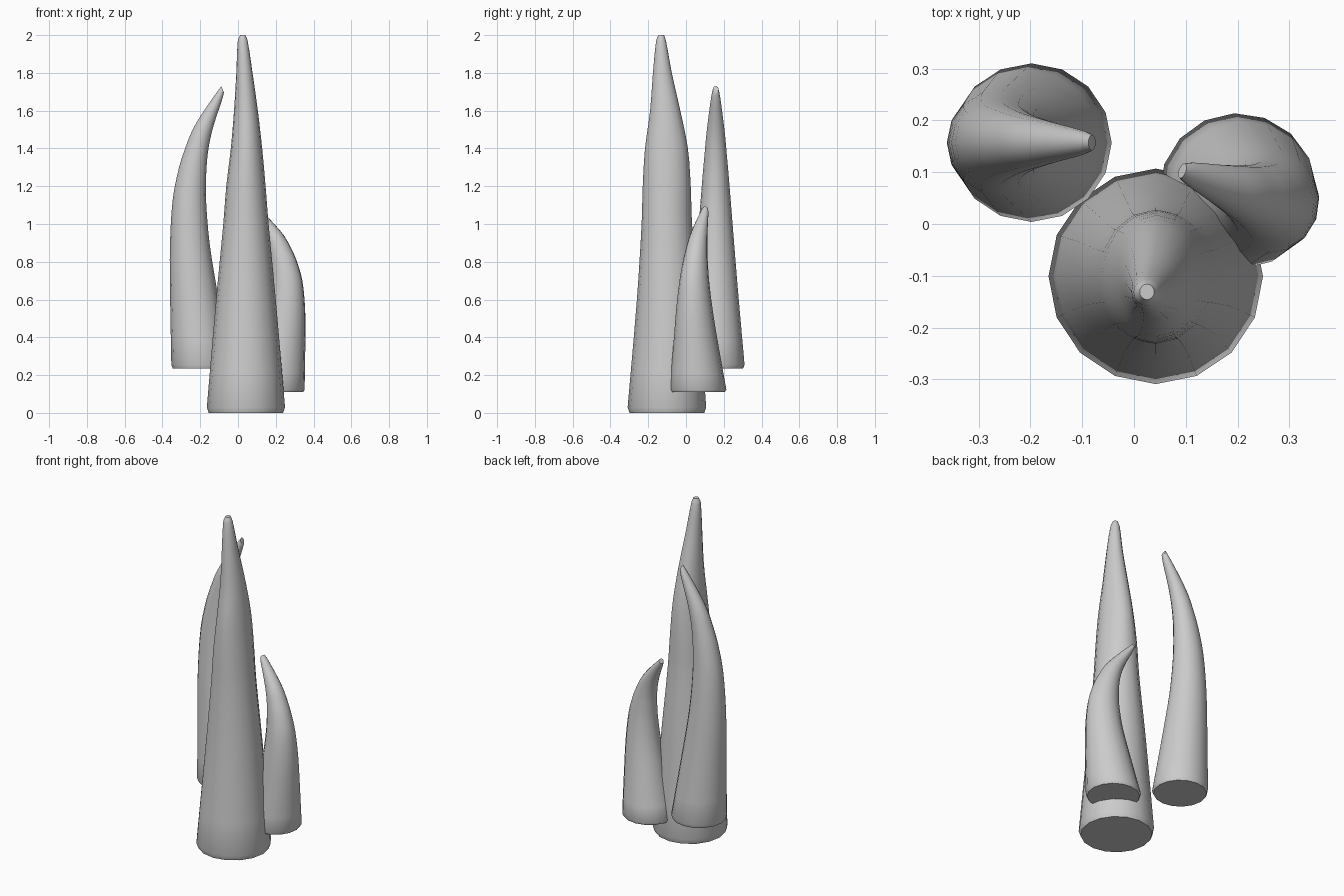
import bpy, bmesh, math
from mathutils import Vector

if "Cube" in bpy.data.objects:
    bpy.data.objects.remove(bpy.data.objects["Cube"])

SIDES, STEPS = 16, 3

# Each ring: outer edge (s, z), inner edge (s, z), half width, sideways drift
# s runs along the direction in which the horn bends.
HOOKED = [
    (-.153, .02, .157, .02, .153, 0), (-.16, .42, .09, .41, .118, 0),
    (-.16, .66, .05, .66, .098, 0), (-.145, .90, .032, .87, .08, 0),
    (-.112, 1.065, .031, 1.0, .068, 0), (-.08, 1.165, .036, 1.1, .059, 0),
    (-.04, 1.265, .05, 1.2, .05, 0), (.02, 1.365, .075, 1.3, .038, 0),
    (.09, 1.465, .115, 1.42, .023, 0), (.112, 1.495, .126, 1.46, .015, 0)]
STRAIGHT = [
    (-.207, .03, .209, .03, .207, 0), (-.165, .6, .16, .6, .158, 0),
    (-.132, 1.0, .135, 1.0, .12, 0), (-.125, 1.2, .129, 1.2, .104, 0),
    (-.11, 1.4, .117, 1.4, .083, .003), (-.07, 1.6, .09, 1.6, .063, 0),
    (-.025, 1.8, .075, 1.8, .043, -.008), (.006, 1.97, .058, 1.97, .026, -.017),
    (.016, 2.0, .046, 2.0, .014, -.017)]


def refine(rows):
    """Catmull-Rom interpolation between the rings."""
    out = []
    for i in range(len(rows) - 1):
        p = [rows[max(0, min(len(rows) - 1, i + k))] for k in (-1, 0, 1, 2)]
        zs = [(q[1] + q[3]) / 2 for q in p]
        h = zs[2] - zs[1]
        for j in range(STEPS):
            t = j / STEPS
            row = []
            for a, b, c, d in zip(*p):
                m1 = (c - a) / (zs[2] - zs[0]) * h
                m2 = (d - b) / (zs[3] - zs[1]) * h
                row.append((2*t**3 - 3*t*t + 1)*b + (t**3 - 2*t*t + t)*m1
                           + (3*t*t - 2*t**3)*c + (t**3 - t*t)*m2)
            out.append(row)
    return out + [rows[-1]]


def horn(name, rows, base, direction, z_scale=1, width=1):
    d = Vector((*direction, 0)).normalized()
    side = Vector((-d.y, d.x, 0))
    f = rows[0]
    foot = (f[0] * .95, 0, f[2] * .95, 0, f[4] * .95, 0)   # small rounded rim
    bm = bmesh.new()
    rings = []
    for so, zo, si, zi, w, drift in [foot] + refine(rows):
        a = d * so * width + Vector((0, 0, zo * z_scale))
        b = d * si * width + Vector((0, 0, zi * z_scale))
        mid = (a + b) / 2 + side * drift + Vector(base)
        ring = []
        for k in range(SIDES):
            t = math.tau * k / SIDES
            ring.append(bm.verts.new(mid + (b - a) / 2 * math.cos(t)
                                     + side * w * width * math.sin(t)))
        rings.append(ring)
    for lo, hi in zip(rings, rings[1:]):
        for k in range(SIDES):
            n = (k + 1) % SIDES
            bm.faces.new((lo[k], lo[n], hi[n], hi[k]))
    bm.faces.new(rings[0][::-1])
    bm.faces.new(rings[-1])
    bmesh.ops.recalc_face_normals(bm, faces=bm.faces)
    me = bpy.data.meshes.new(name)
    bm.to_mesh(me)
    bm.free()
    ob = bpy.data.objects.new(name, me)
    bpy.context.collection.objects.link(ob)
    bpy.ops.object.select_all(action='DESELECT')
    bpy.context.view_layer.objects.active = ob
    ob.select_set(True)
    bpy.ops.object.shade_smooth_by_angle(angle=math.radians(50))


# Tall front spike, hooked left horn, short hooked right horn
horn("tall_horn", STRAIGHT, (.042, -.10, 0), (0, -1))
horn("left_horn", HOOKED, (-.2, .157, .235), (1, 0))
horn("right_horn", HOOKED, (.203, .063, .11), (-.94, .34), .657, .98)
